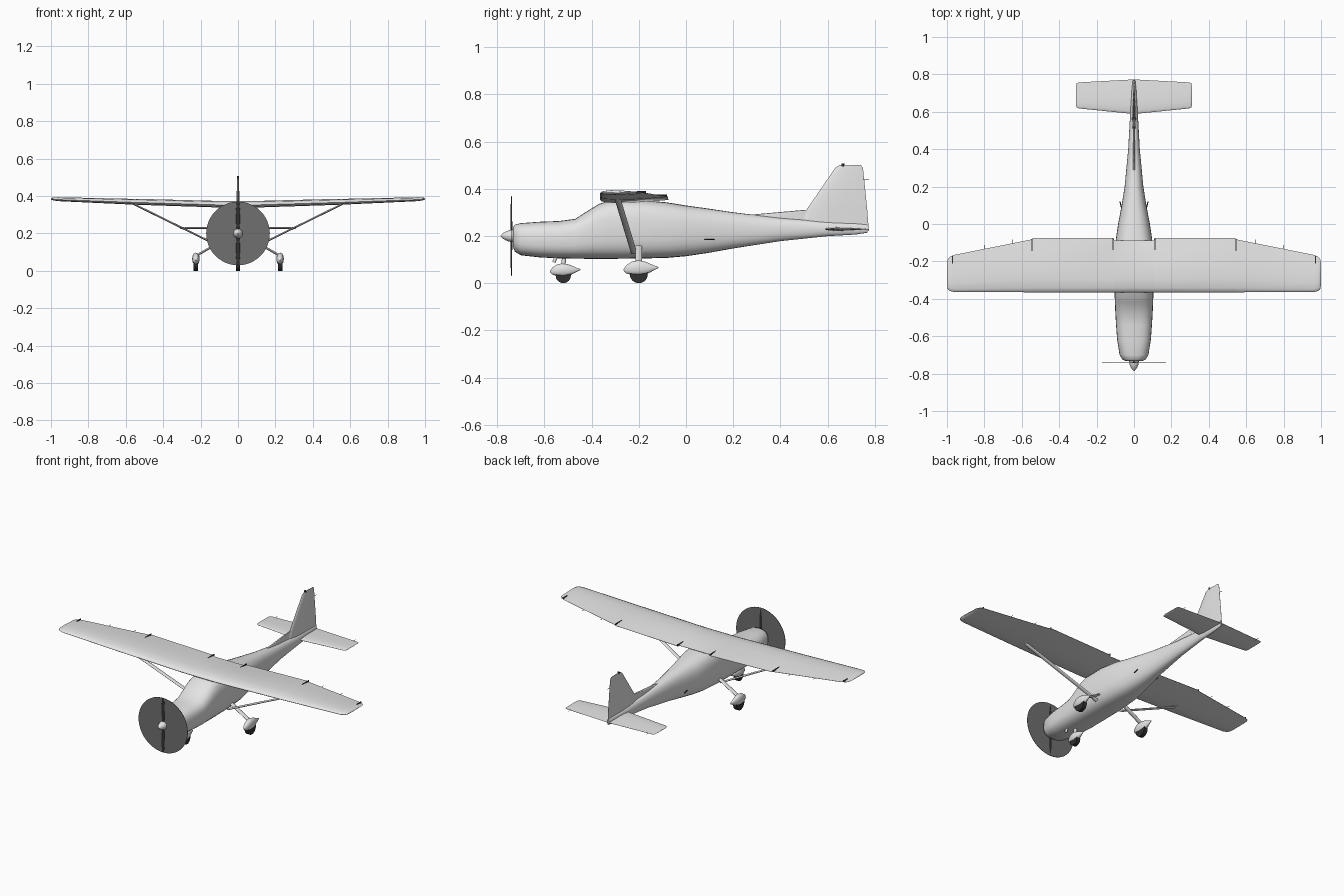
import bpy, bmesh, math
from mathutils import Vector

cube = bpy.data.objects.get("Cube")
if cube:
    bpy.data.objects.remove(cube, do_unlink=True)


def make_material(name, value):
    mat = bpy.data.materials.new(name)
    mat.use_nodes = True
    color = (value, value, value, 1)
    mat.diffuse_color = color
    mat.node_tree.nodes["Principled BSDF"].inputs["Base Color"].default_value = color
    return mat


PAINT = make_material("light_grey_paint", 0.78)
BLUR = make_material("dark_grey_disc", 0.16)
BLACK = make_material("black_rubber", 0.03)


def finish(name, bm, mat, angle=40):
    bmesh.ops.recalc_face_normals(bm, faces=bm.faces)
    mesh = bpy.data.meshes.new(name)
    bm.to_mesh(mesh)
    bm.free()
    mesh.materials.append(mat)
    obj = bpy.data.objects.new(name, mesh)
    bpy.context.collection.objects.link(obj)
    bpy.ops.object.select_all(action="DESELECT")
    obj.select_set(True)
    bpy.context.view_layer.objects.active = obj
    bpy.ops.object.shade_smooth_by_angle(angle=math.radians(angle))
    return obj


def loft(name, rings, mat, angle=40):
    """Skin a row of closed rings and cap both ends."""
    bm = bmesh.new()
    rows = [[bm.verts.new(p) for p in ring] for ring in rings]
    n = len(rows[0])
    for a, b in zip(rows, rows[1:]):
        for i in range(n):
            j = (i + 1) % n
            bm.faces.new((a[i], a[j], b[j], b[i]))
    bm.faces.new(rows[0])
    bm.faces.new(rows[-1])
    return finish(name, bm, mat, angle)


def oval(x, y, z, w, h, power=2.0, sides=28):
    """Rounded box cross-section in the xz plane."""
    ring = []
    for i in range(sides):
        a = 2 * math.pi * i / sides
        c, s = math.cos(a), math.sin(a)
        ring.append(Vector((x + w * math.copysign(abs(c) ** (2 / power), c), y,
                            z + h * math.copysign(abs(s) ** (2 / power), s))))
    return ring


CHORD = ((0, 0), (0.02, 0.4), (0.08, 0.75), (0.25, 1), (0.5, 0.85), (0.75, 0.5), (1, 0.05))


def airfoil(lead, trail, thick, camber=0.0):
    """(y, offset) outline of a wing section."""
    def side(points, sign):
        return [(lead + (trail - lead) * f, thick * t * (0.5 * sign + camber)) for f, t in points]
    return side(CHORD, 1) + side(CHORD[:0:-1], -1)


def tube(name, start, end, radius, mat, chord=None):
    """Straight rod; chord widens it along y into a streamlined strut."""
    start, end = Vector(start), Vector(end)
    axis = (end - start).normalized()
    fore = Vector((0, 1, 0)) - axis * axis.y
    if fore.length < 0.1:
        fore = Vector((1, 0, 0))
    fore.normalize()
    across = axis.cross(fore)
    rings = []
    for p in (start, end):
        rings.append([p + fore * (chord or radius) * math.cos(i * math.pi / 6)
                      + across * radius * math.sin(i * math.pi / 6) for i in range(12)])
    return loft(name, rings, mat)


def disc(name, center, radius, depth, axis_rotation, mat):
    bm = bmesh.new()
    bmesh.ops.create_cone(bm, cap_ends=True, segments=48, radius1=radius, radius2=radius, depth=depth)
    obj = finish(name, bm, mat)
    obj.location, obj.rotation_euler = center, axis_rotation
    return obj


# Fuselage: y, half width, bottom, top, squareness
sections = (
    (-0.732, 0.045, 0.150, 0.238, 2.4), (-0.725, 0.062, 0.133, 0.248, 2.5),
    (-0.70, 0.077, 0.118, 0.254, 2.6), (-0.62, 0.090, 0.109, 0.260, 2.8),
    (-0.54, 0.096, 0.105, 0.263, 2.8), (-0.47, 0.100, 0.104, 0.272, 2.9),
    (-0.42, 0.102, 0.103, 0.304, 2.9), (-0.37, 0.104, 0.103, 0.335, 3.0),
    (-0.32, 0.105, 0.103, 0.352, 3.0), (-0.20, 0.104, 0.104, 0.353, 3.0),
    (-0.08, 0.097, 0.107, 0.342, 2.8), (0.0, 0.085, 0.114, 0.329, 2.6),
    (0.1, 0.066, 0.129, 0.315, 2.5), (0.2, 0.050, 0.147, 0.300, 2.4),
    (0.4, 0.031, 0.178, 0.276, 2.2), (0.6, 0.020, 0.199, 0.260, 2.0),
    (0.72, 0.012, 0.206, 0.253, 2.0), (0.77, 0.006, 0.214, 0.247, 2.0))
loft("fuselage", [oval(0, y, (lo + hi) / 2, w, (hi - lo) / 2, p)
                  for y, w, lo, hi, p in sections], PAINT, 50)

# Wing: x, leading edge, trailing edge, height, thickness
half_wing = ((0.105, -0.365, -0.088, 0.353, 0.035), (0.11, -0.365, -0.075, 0.353, 0.035),
             (0.54, -0.365, -0.076, 0.366, 0.032), (0.55, -0.365, -0.083, 0.366, 0.031),
             (0.96, -0.364, -0.165, 0.381, 0.021), (0.985, -0.358, -0.175, 0.383, 0.017),
             (0.997, -0.345, -0.19, 0.384, 0.010), (1.0, -0.325, -0.21, 0.384, 0.003))
wing = [(-x, *rest) for x, *rest in reversed(half_wing)] + list(half_wing)
loft("wing", [[Vector((x, y, z + dz)) for y, dz in airfoil(a, b, t, 0.1)]
              for x, a, b, z, t in wing], PAINT)

# Tailplane
half_tail = ((0.0, 0.588, 0.773, 0.016), (0.295, 0.618, 0.757, 0.011),
             (0.306, 0.623, 0.753, 0.008), (0.31, 0.64, 0.74, 0.002))
tail = [(-x, *rest) for x, *rest in half_tail[:0:-1]] + list(half_tail)
loft("tailplane", [[Vector((x, y, 0.229 + dz)) for y, dz in airfoil(a, b, t)]
                   for x, a, b, t in tail], PAINT)

# Fin and its dorsal fillet
fin = ((0.22, 0.47, 0.775, 0.02), (0.31, 0.51, 0.768, 0.018),
       (0.488, 0.632, 0.75, 0.011), (0.50, 0.65, 0.742, 0.005))
dorsal = ((0.25, 0.22, 0.62, 0.016), (0.287, 0.24, 0.62, 0.012), (0.31, 0.50, 0.62, 0.008))
for name, rows in (("fin", fin), ("dorsal_fillet", dorsal)):
    loft(name, [[Vector((dx, y, z)) for y, dx in airfoil(a, b, t)] for z, a, b, t in rows], PAINT)

# Propeller, blurred disc and spinner
flat = (math.pi / 2, 0, 0)
disc("propeller_disc", (0, -0.739, 0.2), 0.17, 0.002, flat, BLUR)
spinner = ((-0.785, 0.002), (-0.778, 0.010), (-0.765, 0.018), (-0.75, 0.024), (-0.728, 0.027))
loft("spinner", [oval(0, y, 0.2, r, r) for y, r in spinner], PAINT)
for sign in (-1, 1):
    blade = ((0.02, 0.007, 0.004), (0.06, 0.010, 0.004), (0.12, 0.011, 0.003), (0.168, 0.006, 0.002))
    loft("propeller_blade", [[Vector((w * math.cos(i * math.pi / 5) * sign,
                                      -0.740 + d * math.sin(i * math.pi / 5), 0.2 + r * sign))
                              for i in range(10)] for r, w, d in blade], BLACK)


# Wheels with teardrop fairings
def wheel_unit(name, x, y, radius, size):
    disc(name + "_wheel", (x, y, radius), radius, 0.024, (0, math.pi / 2, 0), BLACK)
    teardrop = ((-0.065, 0.002, 0.054, 0.058), (-0.055, 0.010, 0.042, 0.074),
                (-0.03, 0.018, 0.034, 0.091), (0.0, 0.020, 0.032, 0.097),
                (0.03, 0.017, 0.036, 0.090), (0.06, 0.009, 0.052, 0.077),
                (0.083, 0.002, 0.064, 0.068))
    loft(name + "_fairing", [oval(x, y + dy * size, (lo + hi) / 2 * size, w, (hi - lo) / 2 * size, 2.2, 20)
                             for dy, w, lo, hi in teardrop], PAINT)


wheel_unit("nose", 0, -0.52, 0.032, 0.87)
tube("nose_strut", (0, -0.52, 0.07), (0, -0.515, 0.13), 0.009, PAINT)
tube("exhaust_pipe", (0.035, -0.56, 0.088), (0.035, -0.545, 0.125), 0.007, PAINT)

for sign, side in ((1, "left"), (-1, "right")):
    wheel_unit(side + "_main", sign * 0.225, -0.2, 0.038, 1.0)
    tube(side + "_gear_leg", (sign * 0.06, -0.2, 0.175), (sign * 0.225, -0.2, 0.08), 0.006, PAINT, 0.014)
    tube(side + "_wing_strut", (sign * 0.09, -0.22, 0.127), (sign * 0.56, -0.29, 0.358), 0.005, PAINT, 0.013)
    tube(side + "_step", (sign * 0.06, 0.06, 0.185), (sign * 0.075, 0.12, 0.185), 0.003, BLACK)
    # Gaps at the ends of the flaps and ailerons
    for x, rear, front, z in ((0.112, -0.076, -0.15, 0.354), (0.545, -0.08, -0.145, 0.367),
                              (0.97, -0.17, -0.21, 0.382)):
        bm = bmesh.new()
        bmesh.ops.create_cube(bm, size=1)
        bmesh.ops.scale(bm, vec=(0.004, rear - front, 0.009), verts=bm.verts)
        gap = finish(side + "_control_gap", bm, BLACK)
        gap.location = (sign * x, (rear + front) / 2, z + 0.004)
    # Static wicks
    for x, y, z in ((0.65, -0.103, 0.37), (0.8, -0.133, 0.375), (0.27, 0.755, 0.229)):
        tube(side + "_static_wick", (sign * x, y - 0.01, z), (sign * x, y + 0.02, z), 0.0012, BLACK)
tube("fin_static_wick", (0, 0.75, 0.438), (0, 0.776, 0.438), 0.0012, BLACK)
tube("fin_beacon", (0, 0.665, 0.495), (0, 0.665, 0.506), 0.006, BLACK)
